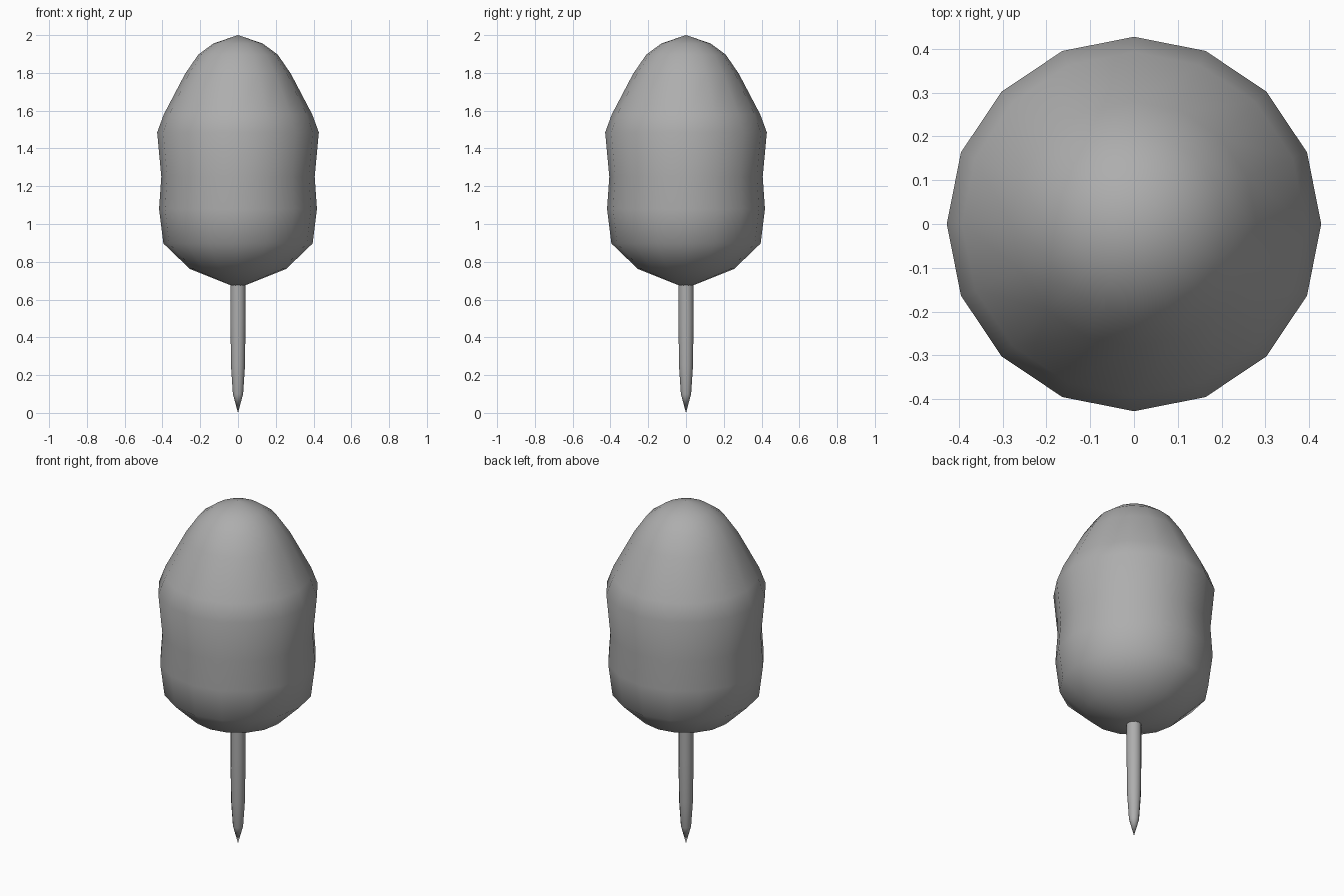
import bpy, bmesh
from math import tau
from mathutils import Vector

if "Cube" in bpy.data.objects:
    bpy.data.objects.remove(bpy.data.objects["Cube"])

# Darker grey shared by both parts
grey = bpy.data.materials.new("dark_grey")
grey.diffuse_color = (0.42, 0.42, 0.42, 1)
grey.use_nodes = True
grey.node_tree.nodes["Principled BSDF"].inputs["Base Color"].default_value = grey.diffuse_color


def lathe(name, profile, sides):
    """Revolve an (r, z) profile around the z axis, smooth shaded."""
    bm = bmesh.new()
    verts = [bm.verts.new((r, 0, z)) for r, z in profile]
    edges = [bm.edges.new(pair) for pair in zip(verts, verts[1:])]
    bmesh.ops.spin(bm, geom=verts + edges, cent=Vector(), axis=Vector((0, 0, 1)),
                   angle=tau, steps=sides, use_merge=True)
    bmesh.ops.remove_doubles(bm, verts=bm.verts[:], dist=0.0005)
    bmesh.ops.recalc_face_normals(bm, faces=bm.faces[:])
    for face in bm.faces:
        face.smooth = True
    mesh = bpy.data.meshes.new(name)
    bm.to_mesh(mesh)
    bm.free()
    mesh.materials.append(grey)
    obj = bpy.data.objects.new(name, mesh)
    bpy.context.collection.objects.link(obj)
    return obj


# Fluffy body with a slight waist
lathe("candy_floss", [(0, 0.66), (0.255, 0.762), (0.395, 0.897),
                      (0.418, 1.08), (0.406, 1.25), (0.428, 1.485), (0.393, 1.58),
                      (0.28, 1.795), (0.21, 1.897), (0.13, 1.956), (0, 2.0)], 16)

# Thin stick with a short pointed tip
lathe("stick", [(0, 0), (0.027, 0.10), (0.037, 0.25), (0.04, 0.50),
                (0.04, 0.69)], 12)
